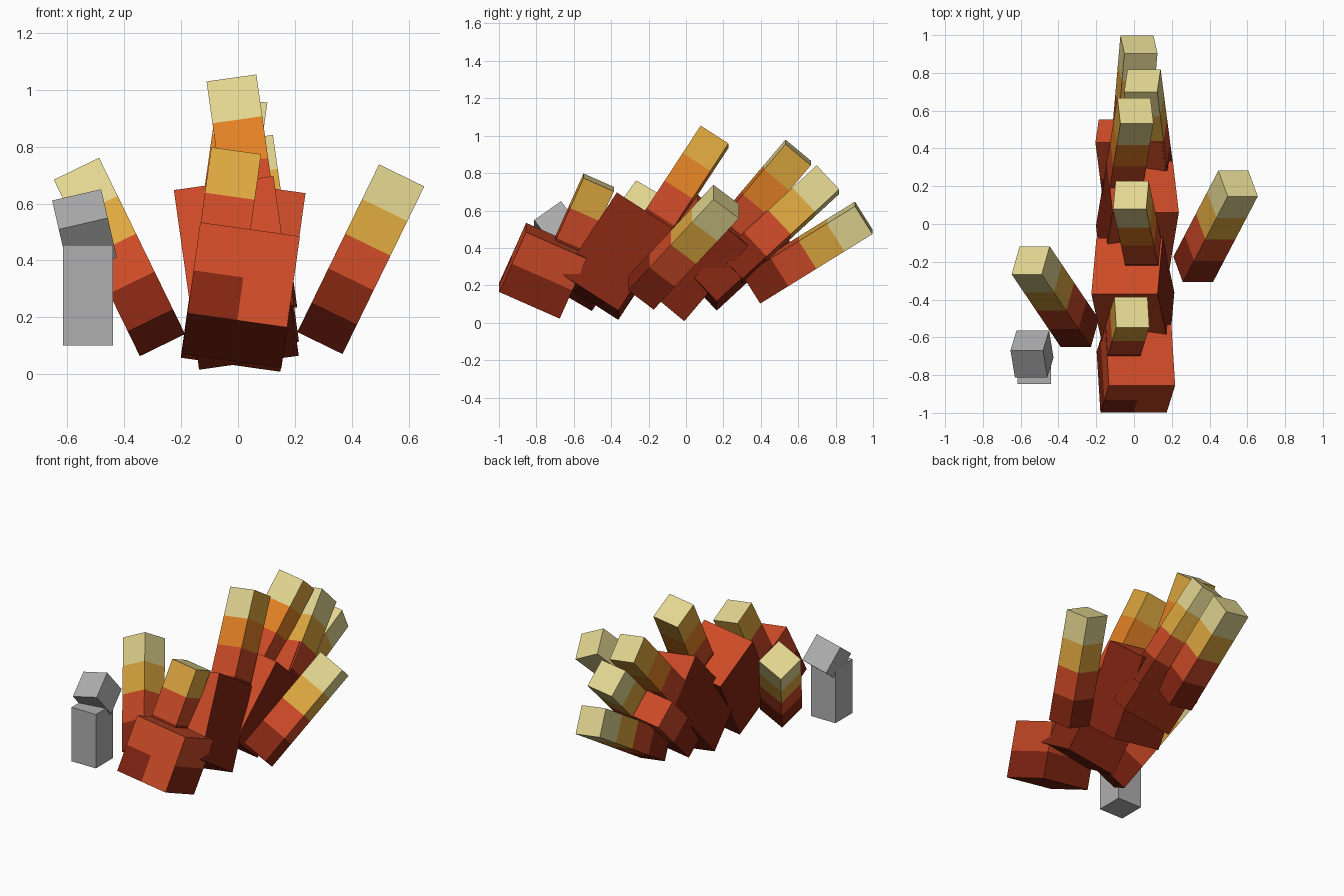
import bpy, bmesh, math
from mathutils import Vector

if "Cube" in bpy.data.objects:
    bpy.data.objects.remove(bpy.data.objects["Cube"])

U = 0.177  # basic block width


def material(name, rgb):
    m = bpy.data.materials.new(name)
    m.diffuse_color = (*rgb, 1)
    m.use_nodes = True
    m.node_tree.nodes["Principled BSDF"].inputs["Base Color"].default_value = m.diffuse_color
    return m


MATS = [material("dark_red", (0.23, 0.019, 0.006)),
        material("red", (0.60, 0.068, 0.020)),
        material("orange", (0.76, 0.22, 0.018)),
        material("gold", (0.73, 0.39, 0.05)),
        material("pale_yellow", (0.76, 0.67, 0.28)),
        material("grey", (0.43, 0.43, 0.43))]
DARK, RED, ORANGE, GOLD, YELLOW, GREY = range(6)


def block(name, size, centre, pitch, roll, rule, z_cuts=(), x_cuts=()):
    """Tilted box, sliced at local heights, coloured by rule(centre, normal)."""
    bm = bmesh.new()
    bmesh.ops.create_cube(bm, size=1)
    bmesh.ops.scale(bm, vec=size, verts=bm.verts)
    cuts = [((0, 0, z), (0, 0, 1)) for z in z_cuts] + [((x, 0, 0), (1, 0, 0)) for x in x_cuts]
    for co, no in cuts:
        bmesh.ops.bisect_plane(bm, geom=bm.verts[:] + bm.edges[:] + bm.faces[:],
                               plane_co=co, plane_no=no)
    bm.normal_update()
    for f in bm.faces:
        f.material_index = rule(f.calc_center_median(), f.normal)
    me = bpy.data.meshes.new(name)
    bm.to_mesh(me)
    bm.free()
    for m in MATS:
        me.materials.append(m)
    ob = bpy.data.objects.new(name, me)
    ob.location = centre
    ob.rotation_euler = (math.radians(pitch), math.radians(roll), 0)
    bpy.context.collection.objects.link(ob)


def spike(name, centre, pitch, roll, bands, front_tip=None, cap=YELLOW):
    """Long square spike, one colour per equal band from root to tip."""
    n = len(bands)
    length = n * U

    def rule(c, no):
        if no.z > 0.9:
            return cap
        i = min(n - 1, max(0, int((c.z + length / 2) / U)))
        if front_tip is not None and i == n - 1 and no.y < -0.9:
            return front_tip
        return bands[i]

    block(name, (U, U, length), centre, pitch, roll, rule,
          [-length / 2 + U * i for i in range(1, n)])


# Head: lower sides dark, with a dark mouth patch on one side of the front
def head_rule(c, no):
    if no.z < -0.9:
        return DARK
    if no.z > 0.9 or c.z > 0:
        return RED
    return RED if no.y < -0.9 and c.x > 0 else DARK


block("head", (2 * U, 2 * U, 2 * U), (0.01, -0.765, 0.278), -24, 8, head_rule, [-0.01], [0.0])


# Body segments: red on top and front, dark elsewhere
def body_rule(c, no):
    return RED if no.z > 0.9 or no.y < -0.9 else DARK


block("chest", (2 * U, 2 * U, 3 * U), (-0.006, -0.366, 0.356), -33, -8, body_rule)
block("middle_body", (2 * U, 2 * U, 3 * U), (0.018, 0.026, 0.347), -40, 8, body_rule)


# Rear segment: red upper half
def rear_rule(c, no):
    return RED if no.z > 0.9 or c.z > 0 else DARK


block("rear_body", (2 * U, U, 3 * U), (0.005, 0.298, 0.333), -47, -8, rear_rule, [0.0])

# Spikes along the back
FLAME = [DARK, RED, ORANGE, GOLD]
PALE = [DARK, RED, GOLD, YELLOW]
spike("head_spike", (-0.045, -0.575, 0.51), -24, 8, [DARK, RED, GOLD])
spike("chest_spike", (0.025, -0.04, 0.70), -33, -8, FLAME, YELLOW)
spike("middle_spike", (-0.03, 0.372, 0.642), -40, 8, FLAME, YELLOW)
spike("rear_spike", (0.078, 0.50, 0.526), -47, -8, PALE)
spike("tail_spike", (0.0, 0.65, 0.375), -58, 8, PALE)

# Side spikes
spike("left_side_spike", (-0.417, -0.385, 0.412), -33, -26, PALE)
spike("right_side_spike", (0.432, -0.013, 0.404), -40, 26, PALE)

# Grey post with a tilted cube on top
block("post", (U, U, 2 * U), (-0.528, -0.758, 0.278), 0, 0, lambda c, no: GREY)
block("post_cube", (U, U, U), (-0.54, -0.688, 0.51), 36, -13, lambda c, no: GREY)
